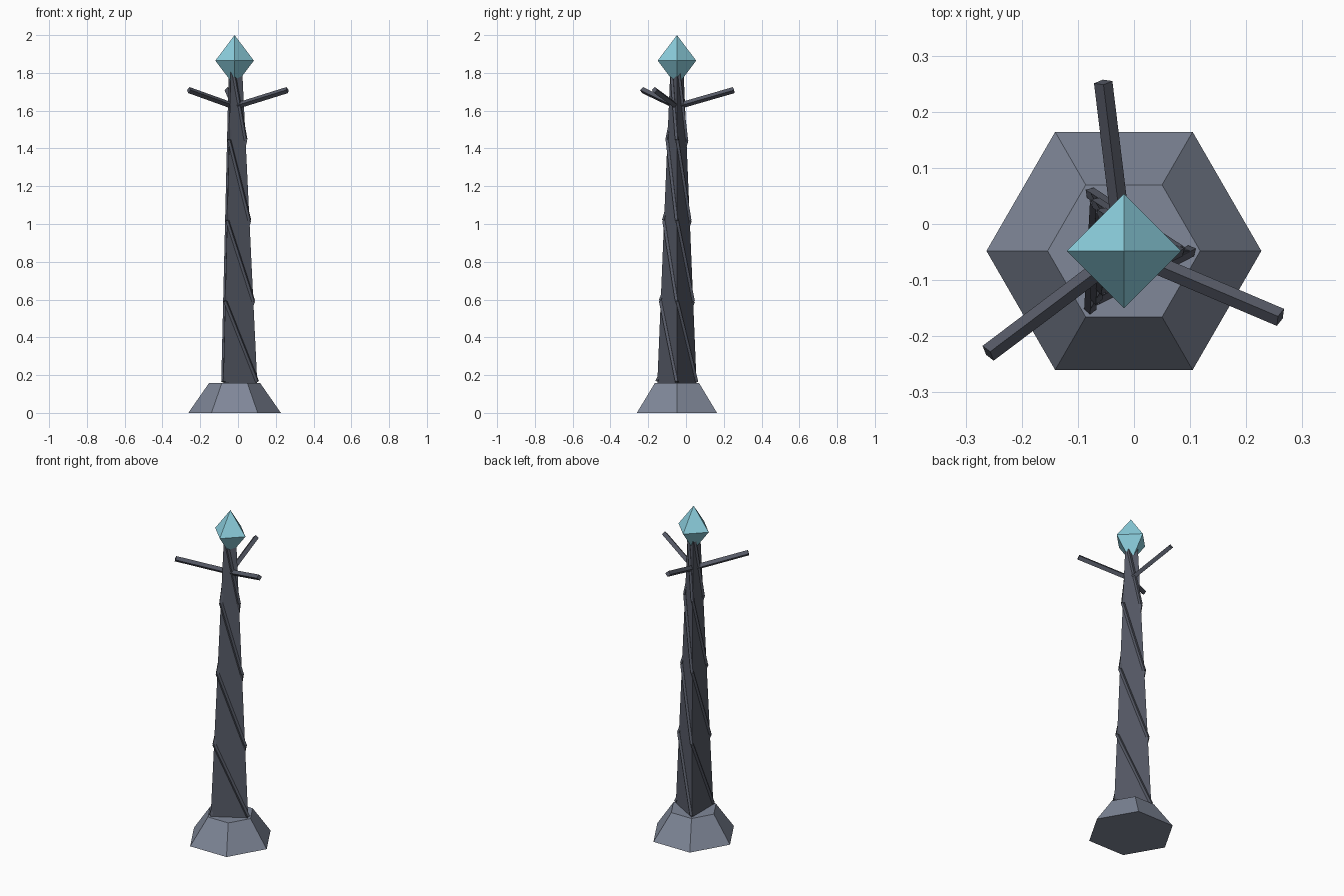
import bpy, bmesh, math
from mathutils import Vector, Matrix

cube = bpy.data.objects.get("Cube")
if cube:
    bpy.data.objects.remove(cube, do_unlink=True)

AXIS = Vector((-0.018, -0.048, 0))


def material(name, rgb):
    m = bpy.data.materials.new(name)
    m.use_nodes = True
    m.diffuse_color = (*rgb, 1)
    m.node_tree.nodes["Principled BSDF"].inputs["Base Color"].default_value = (*rgb, 1)
    return m


stone = material("pale stone", (0.214, 0.243, 0.315))
slate = material("dark slate", (0.093, 0.102, 0.133))
teal = material("teal crystal", (0.27, 0.64, 0.75))


def finish(name, bm, mat, location=AXIS):
    mesh = bpy.data.meshes.new(name)
    bm.to_mesh(mesh)
    bm.free()
    mesh.materials.append(mat)
    obj = bpy.data.objects.new(name, mesh)
    obj.location = location
    bpy.context.collection.objects.link(obj)
    return obj


def polar(radius, angle, z):
    return Vector((radius * math.cos(angle), radius * math.sin(angle), z))


def lathe(sides, profile):
    """Faceted solid from (radius, height) rings, capped at both ends."""
    bm = bmesh.new()
    rings = [[bm.verts.new(polar(r, math.tau * i / sides, z)) for i in range(sides)]
             for r, z in profile]
    for low, high in zip(rings, rings[1:]):
        for i in range(sides):
            j = (i + 1) % sides
            bm.faces.new((low[i], low[j], high[j], high[i]))
    bm.faces.new(rings[0][::-1])
    bm.faces.new(rings[-1])
    bmesh.ops.remove_doubles(bm, verts=bm.verts, dist=0.0005)
    bmesh.ops.recalc_face_normals(bm, faces=bm.faces)
    return bm


def add_bar(bm, start, end, radius):
    """Square bar between two points, standing on its corner."""
    span = end - start
    turn = span.to_track_quat('Z', 'Y').to_matrix().to_4x4()
    place = Matrix.Translation((start + end) / 2) @ turn
    bmesh.ops.create_cone(bm, cap_ends=True, segments=4, radius1=radius,
                          radius2=radius, depth=span.length, matrix=place)


# Six-sided foot, its top cap facing inward
bm = lathe(6, [(0.245, 0), (0.136, 0.157)])
bm.normal_update()
bmesh.ops.reverse_faces(bm, faces=[f for f in bm.faces if f.normal.z > 0.9])
finish("foot", bm, stone)

# Three-sided tapering shaft
BOTTOM, TOP, STEPS = 0.157, 1.865, 4


def shaft_radius(z):
    return 0.12 + (0.038 - 0.12) * (z - BOTTOM) / (TOP - BOTTOM)


finish("shaft", lathe(3, [(shaft_radius(z), z) for z in (BOTTOM, TOP)]), slate)

# Rods that wind round the shaft from corner to corner
bm = bmesh.new()
rise = (TOP - BOTTOM) / STEPS
for step in range(STEPS):
    low = BOTTOM + 0.008 + step * rise
    high = low + rise
    for corner in range(3):
        add_bar(bm,
                polar(shaft_radius(low), math.tau * corner / 3, low),
                polar(shaft_radius(high), math.tau * (corner - 1) / 3, high), 0.011)
finish("winding_rods", bm, slate)

# Three rising arms, faces turned inward
for name, degrees in (("back_arm", 97), ("left_arm", -23), ("right_arm", 217)):
    bm = bmesh.new()
    add_bar(bm, Vector((0, 0, 1.622)), polar(0.303, math.radians(degrees), 1.709), 0.0165)
    bmesh.ops.reverse_faces(bm, faces=bm.faces)
    finish(name, bm, slate)

# Eight-faced crystal on top
finish("crystal", lathe(4, [(0, 1.73), (0.102, 1.865), (0, 2.0)]), teal)
